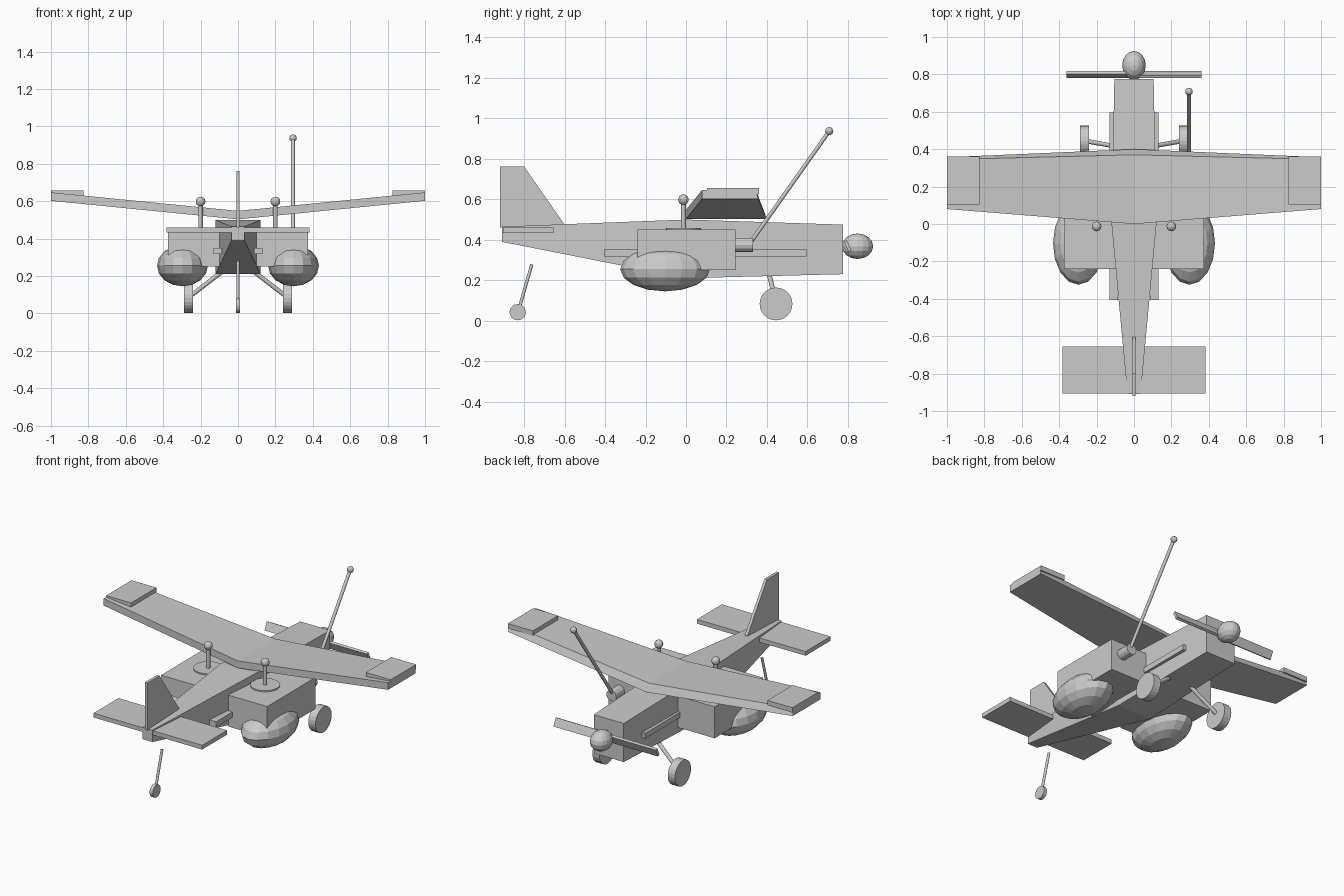
import bpy, bmesh, math
from mathutils import Vector, Matrix

if "Cube" in bpy.data.objects:
    bpy.data.objects.remove(bpy.data.objects["Cube"])


def add_mesh(name, bm, smooth=False):
    bmesh.ops.recalc_face_normals(bm, faces=bm.faces[:])
    me = bpy.data.meshes.new(name)
    bm.to_mesh(me)
    bm.free()
    ob = bpy.data.objects.new(name, me)
    bpy.context.collection.objects.link(ob)
    return ob


def box(name, x, y, z, rot=None):
    """Box from (min, max) ranges, optionally turned about its centre."""
    bm = bmesh.new()
    size = [r[1] - r[0] for r in (x, y, z)]
    mid = Vector([(r[0] + r[1]) / 2 for r in (x, y, z)])
    m = Matrix.Translation(mid) @ (rot or Matrix()) @ Matrix.Diagonal((*size, 1))
    bmesh.ops.create_cube(bm, size=1, matrix=m)
    return add_mesh(name, bm)


def rod(name, a, b, r, sides=12):
    """Cylinder between two points."""
    a, b = Vector(a), Vector(b)
    d = b - a
    m = Matrix.Translation((a + b) / 2) @ d.to_track_quat('Z', 'Y').to_matrix().to_4x4()
    bm = bmesh.new()
    bmesh.ops.create_cone(bm, cap_ends=True, segments=sides, radius1=r, radius2=r,
                          depth=d.length, matrix=m)
    return add_mesh(name, bm)


def ball(name, c, radii, seg=16, rings=8):
    bm = bmesh.new()
    m = Matrix.Translation(c) @ Matrix.Diagonal((*radii, 1))
    bmesh.ops.create_uvsphere(bm, u_segments=seg, v_segments=rings, radius=1, matrix=m)
    return add_mesh(name, bm)


def loft(name, sections):
    """Skin a row of cross-sections and cap both ends."""
    bm = bmesh.new()
    rows = [[bm.verts.new(p) for p in s] for s in sections]
    n = len(rows[0])
    for a, b in zip(rows, rows[1:]):
        for i in range(n):
            bm.faces.new((a[i], a[(i + 1) % n], b[(i + 1) % n], b[i]))
    bm.faces.new(rows[0])
    bm.faces.new(rows[-1])
    return add_mesh(name, bm)


# Fuselage: y, half width, bottom, top
stations = [(0.775, 0.105, 0.23, 0.475), (0.0, 0.12, 0.21, 0.50), (-0.91, 0.035, 0.39, 0.465)]
loft("fuselage", [[(-w, y, b), (w, y, b), (w, y, t), (-w, y, t)] for y, w, b, t in stations])

# Wing with dihedral: x, trailing y, bottom front y, top front y, bottom z
wing = [(-1, 0.08, 0.357, 0.345, 0.602), (0, 0.0, 0.40, 0.37, 0.503), (1, 0.08, 0.357, 0.345, 0.602)]
loft("wing", [[(x, r, z), (x, f, z), (x, g, z + 0.045), (x, r, z + 0.045)]
              for x, r, f, g, z in wing])

# Tail surfaces
box("tailplane", (-0.382, 0.382), (-0.905, -0.655), (0.433, 0.46))
fin = [(-0.92, 0.46), (-0.92, 0.762), (-0.80, 0.762), (-0.605, 0.482), (-0.605, 0.46)]
loft("tail_fin", [[(x, y, z) for y, z in fin] for x in (-0.009, 0.009)])

# Propeller and spinner
ball("spinner", (0, 0.848, 0.368), (0.063, 0.077, 0.063))
for s in (-1, 1):
    box("propeller_blade", sorted((0, s * 0.36)), (0.791, 0.807), (0.342, 0.396),
        Matrix.Rotation(math.radians(25 * s), 4, 'X'))

# Parts repeated on both sides
for s in (-1, 1):
    box("wingtip_plate", sorted((s * 0.825, s)), (0.105, 0.36), (0.625, 0.656))
    box("side_rail", sorted((s * 0.085, s * 0.13)), (-0.405, 0.595), (0.317, 0.351))
    box("side_box", sorted((s * 0.10, s * 0.373)), (-0.24, 0.245), (0.25, 0.45))
    ball("side_pod", (s * 0.297, -0.103, 0.255), (0.136, 0.222, 0.11))
    rod("mast_disc", (s * 0.2, -0.013, 0.445), (s * 0.2, -0.013, 0.458), 0.086, 24)
    rod("mast", (s * 0.2, -0.013, 0.45), (s * 0.2, -0.013, 0.60), 0.012)
    ball("mast_ball", (s * 0.2, -0.013, 0.598), (0.026,) * 3, 12, 8)
    rod("wheel", (s * 0.24, 0.445, 0.083), (s * 0.29, 0.445, 0.083), 0.081, 24)
    rod("wheel_strut", (s * 0.07, 0.41, 0.235), (s * 0.265, 0.445, 0.085), 0.012)

# Tail wheel
rod("tail_wheel", (-0.011, -0.832, 0.042), (0.011, -0.832, 0.042), 0.04, 20)
rod("tail_strut", (0, -0.825, 0.06), (0, -0.762, 0.278), 0.008)

# Slanted aerial on the right side box
rod("aerial_mount", (0.294, 0.24, 0.375), (0.294, 0.33, 0.375), 0.035)
rod("aerial", (0.294, 0.30, 0.36), (0.294, 0.708, 0.937), 0.010)
ball("aerial_ball", (0.294, 0.708, 0.937), (0.02,) * 3, 12, 8)
